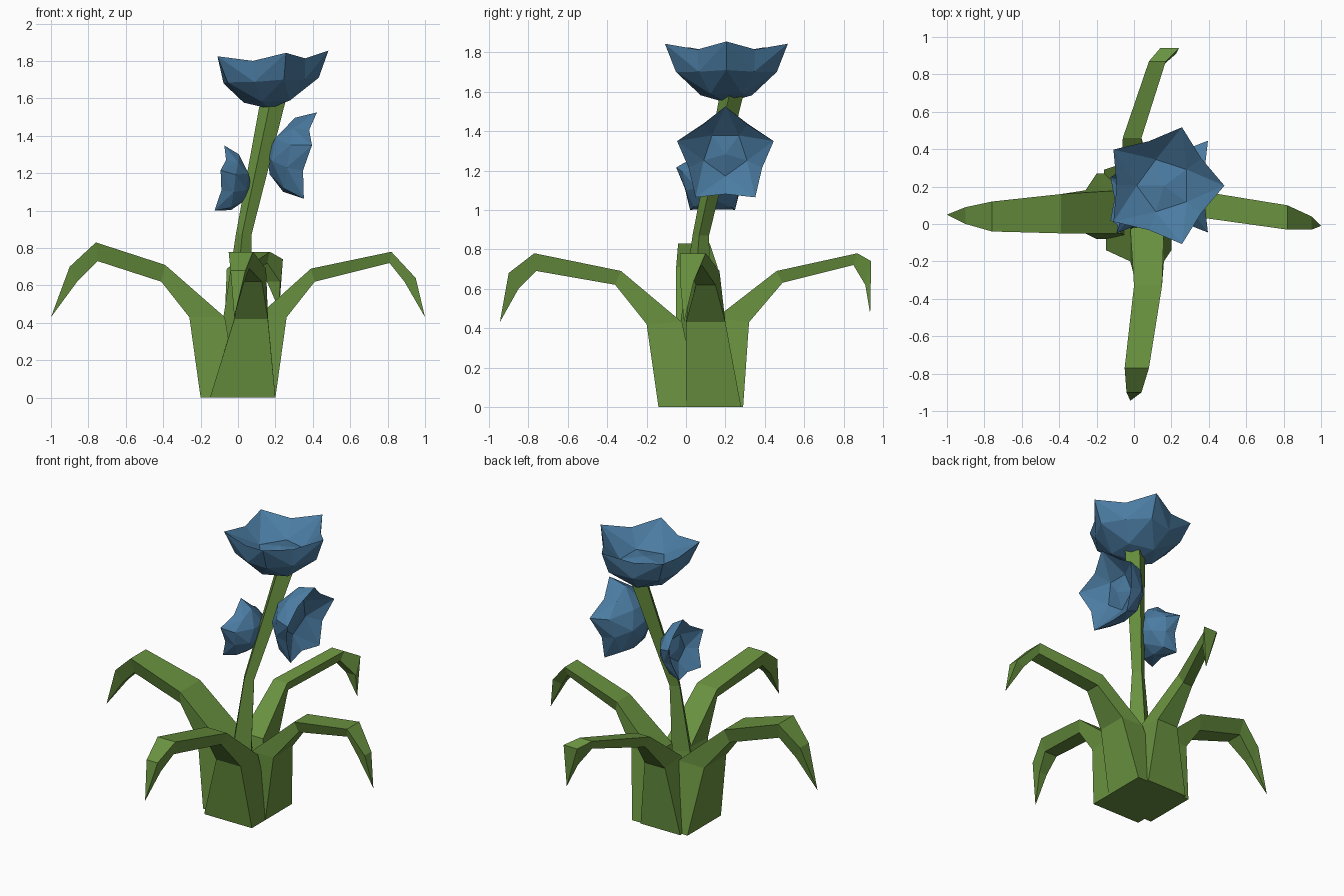
import bpy, bmesh, math
from mathutils import Vector

if "Cube" in bpy.data.objects:
    bpy.data.objects.remove(bpy.data.objects["Cube"])

def material(name, rgb):
    m = bpy.data.materials.new(name)
    m.diffuse_color = (*rgb, 1)
    m.use_nodes = True
    m.node_tree.nodes["Principled BSDF"].inputs["Base Color"].default_value = m.diffuse_color
    return m

GREEN = material("leaf green", (0.14, 0.285, 0.05))
BLUE = material("petal blue", (0.07, 0.20, 0.36))

def add_object(name, rings, mat):
    """Skin a list of equal-length point rings, with closed ends."""
    bm = bmesh.new()
    loops = [[bm.verts.new(p) for p in ring] for ring in rings]
    n = len(loops[0])
    for a, b in zip(loops, loops[1:]):
        for i in range(n):
            j = (i + 1) % n
            bm.faces.new((a[i], a[j], b[j], b[i]))
    bm.faces.new(loops[0])
    bm.faces.new(loops[-1])
    bmesh.ops.remove_doubles(bm, verts=bm.verts, dist=0.0005)
    bmesh.ops.recalc_face_normals(bm, faces=bm.faces)
    mesh = bpy.data.meshes.new(name)
    bm.to_mesh(mesh)
    bm.free()
    mesh.materials.append(mat)
    bpy.context.collection.objects.link(bpy.data.objects.new(name, mesh))

def leaf(name, axis, sign, outer, inner, lateral, tip):
    """Bent four-sided blade: outer/inner (reach, z) profiles and side ranges."""
    def pt(r, side, z):
        return (sign * r, side, z) if axis == 'x' else (side, sign * r, z)
    rings = []
    for k, ((ro, zo), (ri, zi), (lo, hi)) in enumerate(zip(outer, inner, lateral)):
        g = 0.15 * (hi - lo) if k > 1 else 0
        rings.append([pt(ro, lo + g, zo), pt(ro, hi - g, zo), pt(ri, hi, zi), pt(ri, lo, zi)])
    rings.append([pt(tip[0], tip[1], tip[2])] * 4)
    add_object(name, rings, GREEN)

# four drooping leaves
side_outer = [(.20, 0), (.26, .43), (.41, .62), (.75, .73), (.86, .62)]
leaf("left_leaf", 'x', -1, side_outer,
     [(0, 0), (.07, .43), (.39, .71), (.76, .83), (.90, .70)],
     [(-.08, .27), (-.05, .18), (-.05, .16), (-.04, .12), (0, .09)], (1.0, .05, .43))
leaf("right_leaf", 'x', 1, [(.20, 0), (.26, .43), (.41, .62), (.81, .72), (.89, .62)],
     [(0, 0), (.10, .43), (.39, .69), (.82, .78), (.95, .64)],
     [(0, .28), (0, .20), (.03, .17), (-.03, .10), (-.03, .04)], (1.0, -.01, .43))
leaf("front_leaf", 'y', -1, [(.14, 0), (.20, .42), (.36, .62), (.76, .69), (.85, .60)],
     [(-.07, 0), (.02, .43), (.33, .69), (.77, .78), (.90, .68)],
     [(-.15, .20), (-.02, .16), (0, .15), (-.05, .08), (-.04, .04)], (.945, -.02, .43))
leaf("back_leaf", 'y', 1, [(.29, 0), (.32, .43), (.49, .63), (.85, .72), (.91, .62)],
     [(.07, 0), (.15, .45), (.46, .69), (.87, .78), (.94, .74)],
     [(-.16, .13), (-.07, .08), (-.06, .04), (.08, .17), (.14, .24)], (.935, .22, .47))

# leaning four-sided stem: centre x, y, z and half widths
stem = []
for x, y, z, hx, hy in [(-.03, .05, .02, .13, .12), (0, .05, .45, .075, .075),
                        (.03, .075, .87, .042, .042), (.19, .235, 1.60, .068, .06)]:
    stem.append([(x - hx, y + .2 * hy, z), (x - .2 * hx, y - hy, z),
                 (x + hx, y - .2 * hy, z), (x + .2 * hx, y + hy, z)])
add_object("stem", stem, GREEN)

def flower(name, base, axis, tip_dir, s):
    """Five-pointed faceted cup opening along axis, with a low raised centre."""
    a = Vector(axis).normalized()
    t = Vector(tip_dir)
    t = (t - a * t.dot(a)).normalized()
    b = a.cross(t)
    bm = bmesh.new()

    def vert(r, deg, h):
        c = math.radians(deg)
        return bm.verts.new(Vector(base) + s * (a * h + t * (r * math.cos(c)) + b * (r * math.sin(c))))
    apex, heart = vert(0, 0, 0), vert(0, 0, .19)
    low = [vert(.14, 72 * i + 36, .04) for i in range(5)]
    mid = [vert(.275 if i % 2 == 0 else .245, 36 * i, .155 if i % 2 == 0 else .15) for i in range(10)]
    rim = [vert(.335 if i % 2 == 0 else .255, 36 * i, .30 if i % 2 == 0 else .265) for i in range(10)]
    floor = [vert(.15, 72 * i + 36, .165) for i in range(5)]
    for i in range(5):
        p, q, j = 2 * i, 2 * i + 1, (i + 1) % 5
        prev, nxt = 2 * i - 1, (2 * i + 2) % 10
        for f in [(apex, low[i], low[j]), (heart, floor[i], floor[j]),
                  (low[i - 1], low[i], mid[p]), (low[i], mid[p], mid[q]), (low[i], mid[q], mid[nxt]),
                  (mid[p], mid[q], rim[p]), (mid[q], rim[q], rim[p]),
                  (mid[q], mid[nxt], rim[nxt]), (mid[q], rim[nxt], rim[q]),
                  (rim[p], floor[i - 1], floor[i]), (rim[p], rim[q], floor[i]),
                  (rim[prev], rim[p], floor[i - 1])]:
            bm.faces.new(f)
    bmesh.ops.recalc_face_normals(bm, faces=bm.faces)
    mesh = bpy.data.meshes.new(name)
    bm.to_mesh(mesh)
    bm.free()
    mesh.materials.append(BLUE)
    bpy.context.collection.objects.link(bpy.data.objects.new(name, mesh))

# one large top bloom and two smaller side blooms
flower("top_flower", (.17, .205, 1.545), (-.05, 0, 1), (1, 0, 0), .98)
flower("right_flower", (.155, .20, 1.305), (.99, 0, -.15), (0, 0, 1), .77)
flower("left_flower", (.07, .135, 1.13), (-.99, 0, .15), (0, 0, 1), .58)
